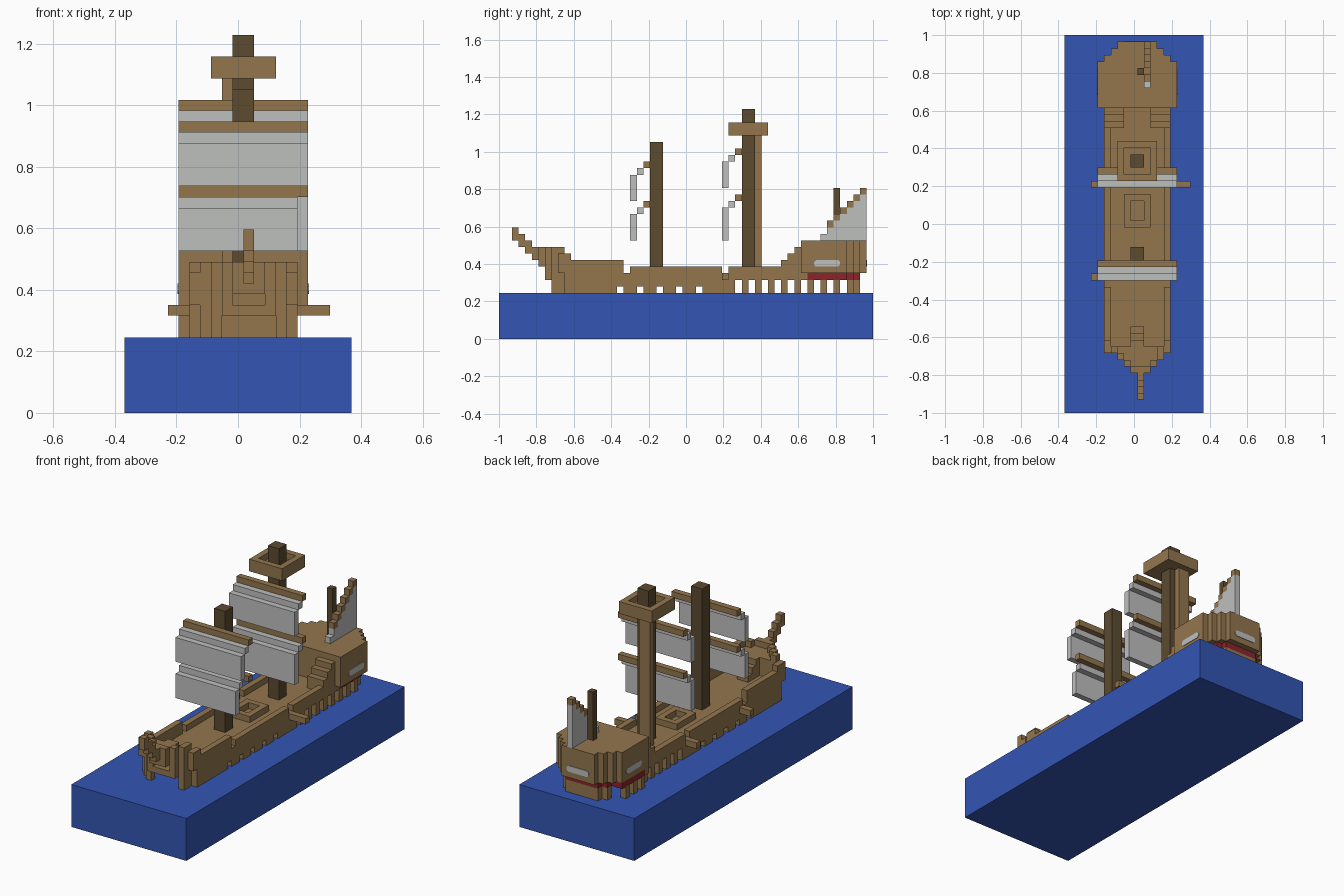
import bpy
import bmesh
from mathutils import Vector

if "Cube" in bpy.data.objects:
    bpy.data.objects.remove(bpy.data.objects["Cube"])

U = 2 / 57                       # edge of one block
MID = Vector((10.5, 28.5, 0))    # centre of the block grid


def material(name, r, g, b):
    m = bpy.data.materials.new(name)
    m.use_nodes = True
    m.diffuse_color = (r, g, b, 1)
    m.node_tree.nodes["Principled BSDF"].inputs["Base Color"].default_value = (r, g, b, 1)
    return m


SEA = material("sea blue", 0.033, 0.093, 0.456)
WOOD = material("light wood", 0.292, 0.181, 0.076)
DARK = material("dark wood", 0.109, 0.069, 0.03)
CLOTH = material("sail grey", 0.515, 0.525, 0.515)
RED = material("trim red", 0.263, 0.017, 0.023)


def finish(name, bm, mat):
    mesh = bpy.data.meshes.new(name)
    bm.to_mesh(mesh)
    bm.free()
    mesh.materials.append(mat)
    obj = bpy.data.objects.new(name, mesh)
    bpy.context.collection.objects.link(obj)
    return obj


def box(name, mat, x0, x1, y0, y1, z0, z1):
    bm = bmesh.new()
    bmesh.ops.create_cube(bm, size=1)
    lo, hi = Vector((x0, y0, z0)), Vector((x1, y1, z1))
    for v in bm.verts:
        v.co = ((lo + hi) / 2 + v.co * (hi - lo) - MID) * U
    return finish(name, bm, mat)


def cells(x0, x1, y0, y1, z0, z1):
    return {(x, y, z) for x in range(x0, x1) for y in range(y0, y1) for z in range(z0, z1)}


def blocks(name, mat, solid):
    """Skin a set of unit blocks with its outer faces only."""
    bm = bmesh.new()
    verts = {}
    for c in sorted(solid):
        for axis in range(3):
            for side in (0, 1):
                near = list(c)
                near[axis] += 2 * side - 1
                if tuple(near) in solid:
                    continue
                ring = []
                for a, b in ((0, 0), (1, 0), (1, 1), (0, 1)):
                    p = list(c)
                    p[axis] += side
                    p[(axis + 1) % 3] += a
                    p[(axis + 2) % 3] += b
                    p = tuple(p)
                    if p not in verts:
                        verts[p] = bm.verts.new((Vector(p) - MID) * U)
                    ring.append(verts[p])
                bm.faces.new(ring if side else ring[::-1])
    return finish(name, bm, mat)


def rim(plan):
    steps = ((1, 0), (-1, 0), (0, 1), (0, -1))
    return {(x, y) for x, y in plan if any((x + i, y + j) not in plan for i, j in steps)}


def footprint(rows):
    return {(x, y) for y, (a, b) in rows.items() for x in range(a, b)}


# Water
box("water", SEA, 0, 21, 0, 57, 0, 7)

# Hull: pointed bow, straight middle, rounded stern
rows = {6: (10, 13), 7: (9, 14), 8: (8, 15), 9: (7, 15)}
rows.update({y: (6, 16) for y in range(10, 46)})
rows.update({y: (5, 16) for y in range(46, 53)})
rows.update({53: (7, 15), 54: (8, 14)})
plan = footprint(rows)
keel = {6: 11, 7: 9}


def rail_top(y):
    return 14 if y < 10 else 13 if y == 10 else 12 if y < 19 else 11


hull = {(x, y, z) for x, y in rim(plan) for z in range(keel.get(y, 7), rail_top(y))}
hull |= {(x, y, 9) for x, y in plan if y > 6}
hull |= {(x, y, z) for x, y in plan if y < 10 for z in (11, 12)}
hull |= cells(6, 16, 9, 10, 10, 13)

# Ports, rail gates and the band left free for the red trim
for y in range(18, 33, 3):
    hull -= cells(5, 17, y, y + 1, 7, 8)
for y in (36, 38, 40, 42, 44, 46, 48, 50, 52):
    hull -= cells(5, 7, y, y + 1, 7, 9) | cells(15, 17, y, y + 1, 7, 9)
for y in (19, 34):
    hull -= cells(5, 17, y, y + 1, 10, 11)
trim = {(x, y, 9) for x, y in plan if y > 46}
hull -= trim
hull = {c for c in hull if c[1] < 46 or c[2] < 10}
blocks("hull", WOOD, hull)
blocks("red_trim", RED, trim)

# Stern castle with a stair on each side
rows = {y: (5, 17) for y in range(46, 53)}
rows.update({53: (6, 16), 54: (7, 15), 55: (8, 14)})
castle = {(x, y, z) for x, y in footprint(rows) for z in range(10, 15)}
blocks("stern_castle", WOOD, castle)
for side, x in (("right", 6), ("left", 13)):
    stair = set()
    for i in range(3):
        stair |= cells(x, x + 3, 43 + i, 44 + i, 10, 12 + i)
    blocks(side + "_stern_stair", WOOD, stair)

# Foredeck stair, bowsprit and gangplanks
stair = set()
sprit = set()
for i in range(3):
    stair |= cells(10, 12, 10 + i, 11 + i, 10, 13 - i)
for i in range(4):
    sprit |= cells(11, 12, 2 + i, 3 + i, 15 - i, 17 - i)
blocks("foredeck_stair", WOOD, stair)
blocks("bowsprit", WOOD, sprit)
box("long_gangplank", WOOD, 4, 19, 34, 35, 9, 10)
box("short_gangplank", WOOD, 4, 6, 20, 21, 9, 10)

# Deck hatch
blocks("hatch_rim", WOOD, cells(9, 13, 28, 33, 10, 11) - cells(10, 12, 29, 32, 10, 11))

# Masts, ladder and lookout
box("front_mast", DARK, 10, 12, 23, 25, 10, 30)
box("main_mast", DARK, 10, 12, 37, 39, 10, 35)
box("mizzen_pole", DARK, 11, 12, 51, 52, 15, 23)
box("mast_ladder", WOOD, 9, 11, 39, 40, 10, 31)
nest = cells(8, 14, 35, 41, 31, 33) - cells(9, 13, 36, 40, 32, 33)
blocks("lookout", WOOD, nest - cells(10, 12, 37, 39, 31, 33))


# Square sails hung in two steps from their yards
def square_sail(name, y, yard_z, foot_z, right):
    box(name + "_yard", WOOD, 5, 17, y, y + 1, yard_z, yard_z + 1)
    cloth = cells(5, right, y - 1, y, yard_z - 1, yard_z)
    cloth |= cells(5, right, y - 2, y - 1, foot_z, yard_z - 1)
    blocks(name + "_sail", CLOTH, cloth)


square_sail("front_upper", 22, 26, 21, 17)
square_sail("front_lower", 22, 20, 15, 16)
square_sail("main_upper", 36, 28, 23, 17)
square_sail("main_lower", 36, 21, 15, 17)

# Stepped stern sail with its gaff
cloth = set()
gaff = set()
for i in range(7):
    cloth |= cells(12, 13, 49 + i, 50 + i, 15, 16 + i)
    if i:
        gaff |= cells(12, 13, 49 + i, 50 + i, 16 + i, 17 + i)
blocks("stern_sail", CLOTH, cloth)
blocks("stern_gaff", WOOD, gaff)


# Stern windows: thin plates with clipped corners
def window(name, centre, along):
    bm = bmesh.new()
    half = ((2, 0.2), (1.7, 0.5))
    pts = [(a, b) for a, b in half] + [(-a, b) for a, b in half[::-1]]
    pts += [(-a, -b) for a, b in pts]
    face = bm.faces.new([bm.verts.new((Vector(centre) + Vector(along) * a
                                       + Vector((0, 0, b)) - MID) * U) for a, b in pts])
    face.normal_update()
    out = Vector(centre) - Vector((11, 50, 11.5))
    push = face.normal * (0.1 * U if face.normal.dot(out) > 0 else -0.1 * U)
    geom = bmesh.ops.extrude_face_region(bm, geom=[face])["geom"]
    bmesh.ops.translate(bm, vec=push, verts=[g for g in geom if isinstance(g, bmesh.types.BMVert)])
    bmesh.ops.recalc_face_normals(bm, faces=bm.faces)
    finish(name, bm, CLOTH)


window("left_window", (17, 50, 11.5), (0, 1, 0))
window("right_window", (5, 50, 11.5), (0, 1, 0))
window("back_window", (11, 56, 11.5), (1, 0, 0))
